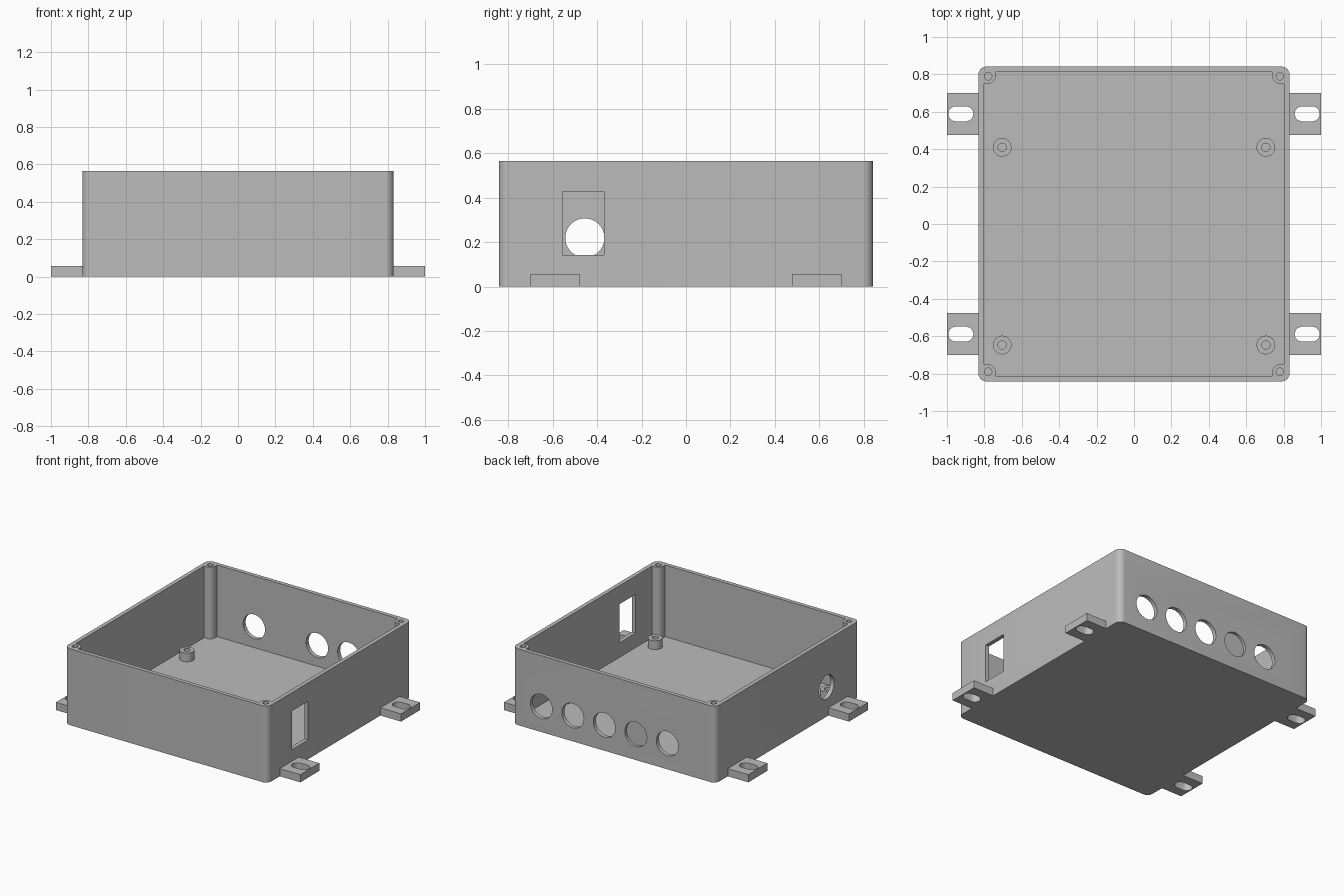
import bpy
import bmesh
from math import cos, sin, pi, radians
from mathutils import Matrix

if "Cube" in bpy.data.objects:
    bpy.data.objects.remove(bpy.data.objects["Cube"], do_unlink=True)

# Main sizes
W, D, H = 0.832, 0.842, 0.565
WALL, FLOOR = 0.03, 0.035
QUADRANTS = [(1, 1), (-1, 1), (-1, -1), (1, -1)]

grey = bpy.data.materials.new("plain_grey")
grey.use_nodes = True
COLOUR = (0.5, 0.5, 0.5, 1)
grey.diffuse_color = COLOUR
grey.node_tree.nodes["Principled BSDF"].inputs["Base Color"].default_value = COLOUR


def arc(cx, cy, r, start, end, n):
    steps = [radians(start + (end - start) * i / n) for i in range(n + 1)]
    return [(cx + r * cos(a), cy + r * sin(a)) for a in steps]


def circle(cx, cy, r, n=40):
    return arc(cx, cy, r, 0, 360, n)[:-1]


def rect(x0, x1, y0, y1):
    return [(x0, y0), (x1, y0), (x1, y1), (x0, y1)]


def four_corners(corner):
    """Repeat a counter-clockwise corner path in all four quadrants."""
    pts = []
    for sx, sy in QUADRANTS:
        part = [(sx * x, sy * y) for x, y in corner]
        pts += part if sx * sy > 0 else part[::-1]
    return pts


def prism(name, outline, z0, z1, matrix=Matrix()):
    bm = bmesh.new()
    base = bm.faces.new([bm.verts.new((x, y, z0)) for x, y in outline])
    top = bmesh.ops.extrude_face_region(bm, geom=[base])["geom"]
    verts = [v for v in top if isinstance(v, bmesh.types.BMVert)]
    bmesh.ops.translate(bm, verts=verts, vec=(0, 0, z1 - z0))
    bmesh.ops.transform(bm, matrix=matrix, verts=bm.verts)
    bmesh.ops.recalc_face_normals(bm, faces=bm.faces)
    mesh = bpy.data.meshes.new(name)
    bm.to_mesh(mesh)
    bm.free()
    mesh.materials.append(grey)
    obj = bpy.data.objects.new(name, mesh)
    bpy.context.collection.objects.link(obj)
    return obj


def cut(obj, outline, z0, z1, matrix=Matrix()):
    """Subtract a prism from an object and discard the cutter."""
    cutter = prism("cutter", outline, z0, z1, matrix)
    cutter.hide_render = True
    mod = obj.modifiers.new("cut", "BOOLEAN")
    mod.operation = "DIFFERENCE"
    mod.solver = "EXACT"
    mod.object = cutter
    bpy.context.view_layer.objects.active = obj
    bpy.ops.object.modifier_apply(modifier=mod.name)
    bpy.data.objects.remove(cutter, do_unlink=True)


# Open box with rounded vertical corners
R = 0.045
box = prism("box_body", four_corners(arc(W - R, D - R, R, 0, 90, 8)), 0, H)

# Cavity, leaving a round screw boss in each corner
bx, by, br = 0.78, 0.79, 0.04
boss = [(W - WALL, by - br)] + arc(bx, by, br, 270, 180, 10) + [(bx - br, D - WALL)]
cut(box, four_corners(boss), FLOOR, H + 0.1)
for sx, sy in QUADRANTS:
    cut(box, circle(sx * bx, sy * by, 0.02, 24), H - 0.3, H + 0.1)

# Side openings: profiles drawn in (y, z) and pushed along x
ALONG_X = Matrix(((0, 0, 1, 0), (1, 0, 0, 0), (0, 1, 0, 0), (0, 0, 0, 1)))
cut(box, rect(-0.555, -0.37, 0.143, 0.428), W - 0.06, W + 0.1, ALONG_X)
cut(box, circle(-0.455, 0.219, 0.088), -W - 0.1, -W + 0.06, ALONG_X)

# Row of cable holes in the back; the fourth is a blind knock-out
ALONG_Y = Matrix(((1, 0, 0, 0), (0, 0, 1, 0), (0, 1, 0, 0), (0, 0, 0, 1)))
for i in range(5):
    depth = 0.02 if i == 3 else 0.06
    cut(box, circle(0.595 - 0.258 * i, 0.19, 0.09), D - depth, D + 0.1, ALONG_Y)

parts = [box]

# Board standoffs on the floor
for sx in (-1, 1):
    for label, y in (("front", -0.647), ("back", 0.41)):
        side = "left" if sx > 0 else "right"
        post = prism(f"standoff_{label}_{side}", circle(sx * 0.705, y, 0.05, 32), FLOOR, 0.1)
        cut(post, circle(sx * 0.705, y, 0.022, 24), FLOOR - 0.1, 0.2)
        parts.append(post)

# Slotted mounting feet
for sx, sy in QUADRANTS:
    label = ("back" if sy > 0 else "front") + ("_left" if sx > 0 else "_right")
    xs = sorted((sx * (W - 0.002), sx))
    ys = sorted((sy * 0.477, sy * 0.7))
    foot = prism(f"mounting_foot_{label}", rect(*xs, *ys), 0, 0.057)
    cx, cy, half = sx * 0.926, sy * 0.589, 0.027
    slot = arc(cx + half, cy, 0.04, -90, 90, 12) + arc(cx - half, cy, 0.04, 90, 270, 12)
    cut(foot, slot, -0.1, 0.2)
    parts.append(foot)

# Smooth the rounded walls, keep hard edges
bpy.ops.object.select_all(action="DESELECT")
for part in parts:
    part.select_set(True)
bpy.context.view_layer.objects.active = box
bpy.ops.object.shade_smooth_by_angle(angle=radians(30))
